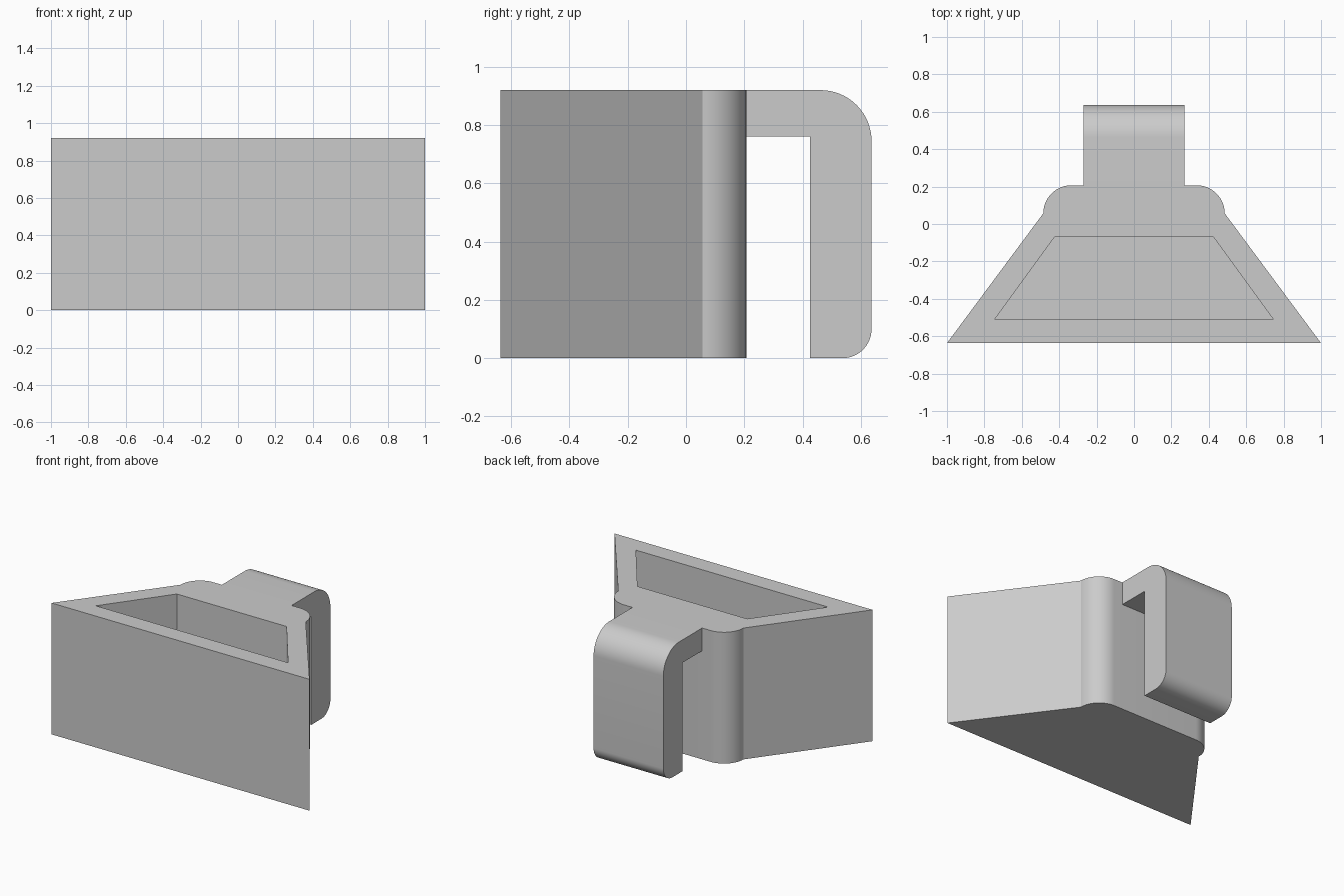
import bpy
import bmesh
from math import sin, cos, radians, pi
from mathutils import Vector

HEIGHT = 0.92
FRONT, BACK = -0.637, 0.637
BODY_BACK = 0.207
FLOOR = 0.127

old = bpy.data.objects.get("Cube")
if old:
    bpy.data.objects.remove(old, do_unlink=True)

grey = bpy.data.materials.new("plain grey")
grey.use_nodes = True
colour = (0.6, 0.6, 0.6, 1)
grey.diffuse_color = colour
grey.node_tree.nodes["Principled BSDF"].inputs["Base Color"].default_value = colour


def arc(cx, cy, r, start, end, steps=16):
    """Points along a circular arc, angles in degrees."""
    angles = [radians(start + (end - start) * i / steps) for i in range(steps + 1)]
    return [(cx + r * cos(a), cy + r * sin(a)) for a in angles]


def extrude_profile(name, points, offset):
    """Solid prism from a closed loop of 3D points."""
    bm = bmesh.new()
    face = bm.faces.new([bm.verts.new(p) for p in points])
    made = bmesh.ops.extrude_face_region(bm, geom=[face])["geom"]
    verts = [v for v in made if isinstance(v, bmesh.types.BMVert)]
    bmesh.ops.translate(bm, verts=verts, vec=Vector(offset))
    bmesh.ops.recalc_face_normals(bm, faces=bm.faces)
    mesh = bpy.data.meshes.new(name)
    bm.to_mesh(mesh)
    bm.free()
    mesh.materials.append(grey)
    obj = bpy.data.objects.new(name, mesh)
    bpy.context.collection.objects.link(obj)
    return obj


def activate(obj):
    bpy.ops.object.select_all(action="DESELECT")
    obj.select_set(True)
    bpy.context.view_layer.objects.active = obj


# Wedge body with rounded rear corners, mirrored about x = 0
half = [(1.0, FRONT)] + arc(0.335, BODY_BACK - 0.15, 0.15, 0, 90)
outline = half + [(-x, y) for x, y in reversed(half)]
body = extrude_profile("body", [(x, y, 0) for x, y in outline], (0, 0, HEIGHT))

# Open pocket in the top
pocket = [(0.745, -0.51), (0.425, -0.07), (-0.425, -0.07), (-0.745, -0.51)]
cutter = extrude_profile("pocket_cutter", [(x, y, FLOOR) for x, y in pocket], (0, 0, HEIGHT))
cutter.hide_render = True
cut = body.modifiers.new("pocket", "BOOLEAN")
cut.operation = "DIFFERENCE"
cut.solver = "EXACT"
cut.object = cutter
activate(body)
bpy.ops.object.modifier_apply(modifier=cut.name)
bpy.data.objects.remove(cutter, do_unlink=True)

# Rear hook: side profile in y and z, swept across x
big, small = 0.175, 0.1
profile = [(BODY_BACK, HEIGHT), (BODY_BACK, 0.76), (0.425, 0.76), (0.425, 0)]
profile += arc(BACK - small, small, small, -90, 0)
profile += arc(BACK - big, HEIGHT - big, big, 0, 90)
hook = extrude_profile("rear_hook", [(-0.27, y, z) for y, z in profile], (0.54, 0, 0))

# Smooth the rounded corners, keep the edges crisp
for part in (body, hook):
    activate(part)
    bpy.ops.object.shade_smooth_by_angle(angle=pi / 6)
